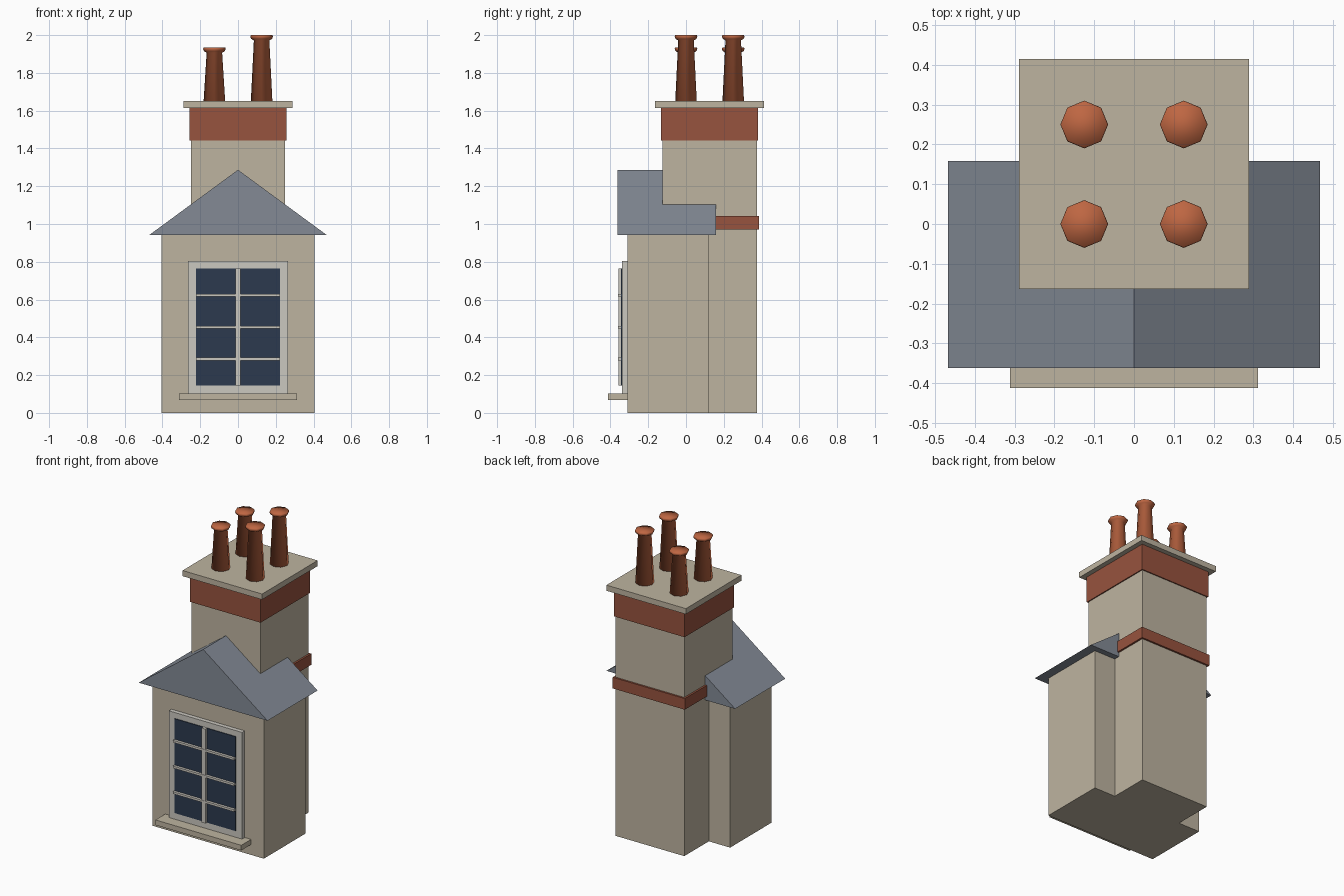
import bpy, bmesh, math

if "Cube" in bpy.data.objects:
    bpy.data.objects.remove(bpy.data.objects["Cube"])


def material(name, r, g, b):
    """Flat material from display RGB values."""
    lin = [((v / 255 + 0.055) / 1.055) ** 2.4 for v in (r, g, b)]
    m = bpy.data.materials.new(name)
    m.diffuse_color = (*lin, 1)
    m.use_nodes = True
    m.node_tree.nodes["Principled BSDF"].inputs["Base Color"].default_value = m.diffuse_color
    return m


STONE = material("stone", 190, 180, 160)
SLATE = material("slate", 131, 138, 149)
BRICK = material("brick", 151, 83, 62)
CLAY = material("terracotta", 190, 102, 66)
FRAME = material("window_paint", 203, 200, 192)
GLASS = material("dark_glass", 44, 58, 78)


def finish(name, bm, mat, smooth=False):
    bmesh.ops.recalc_face_normals(bm, faces=bm.faces)
    mesh = bpy.data.meshes.new(name)
    for f in bm.faces:
        f.smooth = smooth
    bm.to_mesh(mesh)
    bm.free()
    mesh.materials.append(mat)
    ob = bpy.data.objects.new(name, mesh)
    bpy.context.collection.objects.link(ob)
    return ob


def box(name, mat, x, y, z):
    """Box spanning the given (min, max) ranges."""
    bm = bmesh.new()
    bmesh.ops.create_cube(bm, size=1)
    for v in bm.verts:
        for i, (lo, hi) in enumerate((x, y, z)):
            v.co[i] = lo if v.co[i] < 0 else hi
    return finish(name, bm, mat)


def sym(w):
    return (-w, w)


# House front block and chimney shaft
box("front_wall_block", STONE, sym(0.405), (-0.31, 0.12), (0, 0.945))
box("chimney_shaft", STONE, sym(0.25), (-0.125, 0.375), (0, 1.62))

# Brick bands and capstone around the shaft
box("lower_brick_band", BRICK, sym(0.262), (-0.137, 0.387), (0.97, 1.043))
box("upper_brick_band", BRICK, sym(0.257), (-0.132, 0.382), (1.443, 1.615))
box("chimney_cap", STONE, sym(0.289), (-0.163, 0.414), (1.615, 1.652))

# Gabled roof: triangle extruded front to back
bm = bmesh.new()
gable = [bm.verts.new((x, -0.362, z))
         for x, z in ((-0.468, 0.943), (0.468, 0.943), (0, 1.287))]
face = bm.faces.new(gable)
new = bmesh.ops.extrude_face_region(bm, geom=[face])["geom"]
bm.faces.ensure_lookup_table()
for v in new:
    if isinstance(v, bmesh.types.BMVert):
        v.co.y = 0.158
if len(bm.faces) < 5:
    bm.faces.new(gable)
finish("gable_roof", bm, SLATE)

# Window: frame, glass, glazing bars and sill
box("window_frame", FRAME, sym(0.266), (-0.338, -0.31), (0.1, 0.803))
box("window_glass", GLASS, sym(0.222), (-0.343, -0.337), (0.145, 0.765))
box("vertical_glazing_bar", FRAME, sym(0.013), (-0.358, -0.337), (0.145, 0.765))
for i in range(3):
    z = 0.285 + i * 0.169
    box(f"horizontal_glazing_bar_{i + 1}", FRAME, sym(0.222),
        (-0.36, -0.337), (z - 0.007, z + 0.007))
box("window_sill", STONE, sym(0.312), (-0.412, -0.31), (0.068, 0.102))


# Chimney pots: tapered eight-sided pots with a flared lip
def chimney_pot(name, x, y, top):
    profile = [(0.057, 1.65), (0.041, top - 0.028), (0.055, top - 0.02),
               (0.06, top - 0.008), (0.057, top)]
    bm = bmesh.new()
    rings = [[bm.verts.new((x + r * math.cos(math.tau * k / 8),
                            y + r * math.sin(math.tau * k / 8), z))
              for k in range(8)] for r, z in profile]
    for a, b in zip(rings, rings[1:]):
        for k in range(8):
            j = (k + 1) % 8
            bm.faces.new((a[k], a[j], b[j], b[k]))
    bm.faces.new(rings[0])
    bm.faces.new(rings[-1])
    finish(name, bm, CLAY, smooth=True)


for row, y in (("front", 0.0), ("back", 0.25)):
    chimney_pot(f"short_pot_{row}", -0.125, y, 1.935)
    chimney_pot(f"tall_pot_{row}", 0.125, y, 2.0)
